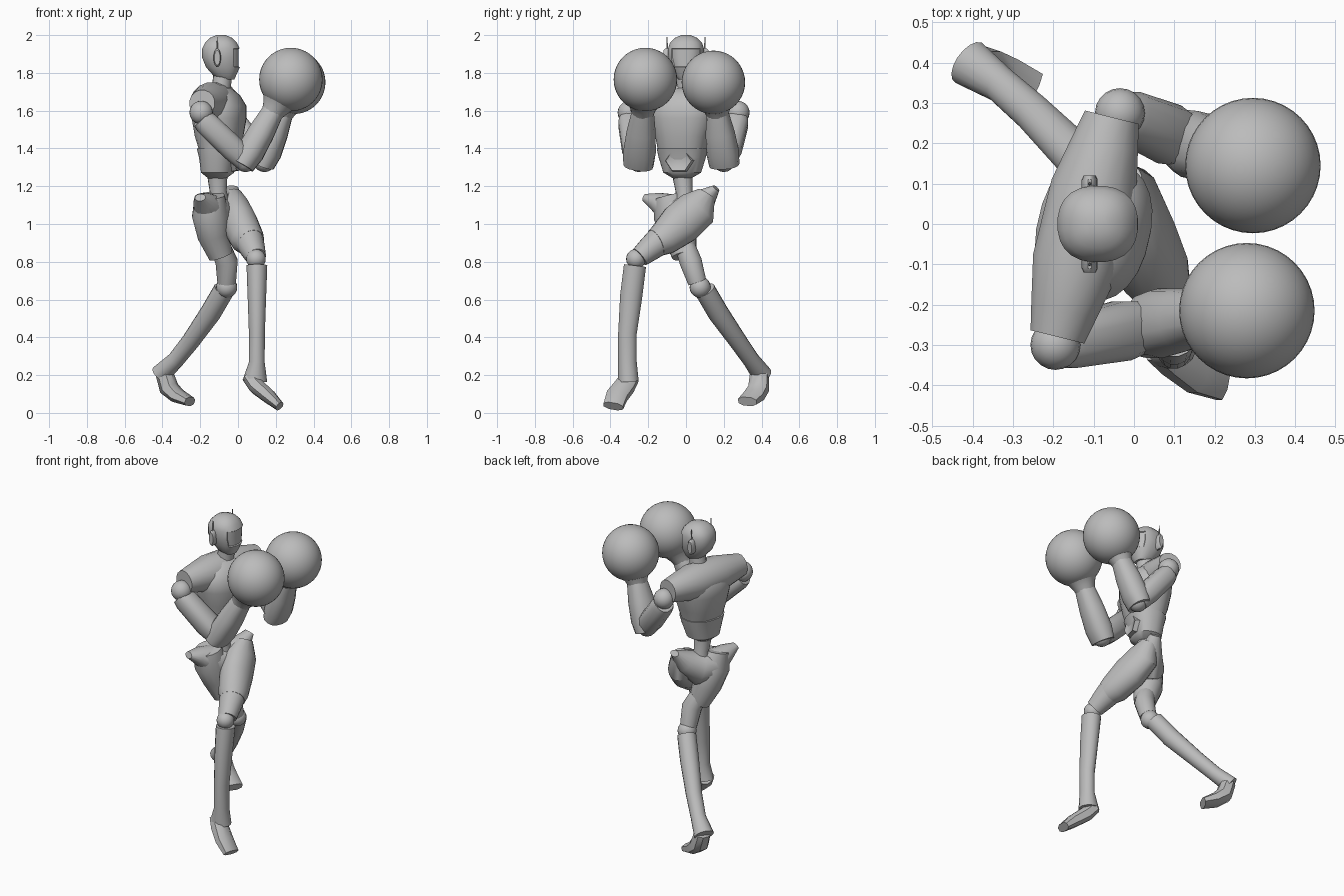
import bpy, bmesh, math
from mathutils import Vector, Matrix

cube = bpy.data.objects.get("Cube")
if cube:
    bpy.data.objects.remove(cube)

grey = bpy.data.materials.new("mid_grey")
grey.use_nodes = True
COLOUR = (0.5, 0.5, 0.5, 1)
grey.diffuse_color = COLOUR
grey.node_tree.nodes["Principled BSDF"].inputs["Base Color"].default_value = COLOUR

ACROSS = Vector((.23, .97, 0))          # chest axis, from right shoulder to left
FACING = Vector((.97, -.23, 0))
X, Y, UP = Vector((1, 0, 0)), Vector((0, 1, 0)), Vector((0, 0, 1))


def finish(name, bm):
    """Turn a bmesh into a smooth-shaded object with sharp edges kept."""
    bmesh.ops.recalc_face_normals(bm, faces=bm.faces)
    mesh = bpy.data.meshes.new(name)
    bm.to_mesh(mesh)
    bm.free()
    mesh.materials.append(grey)
    mesh.shade_smooth()
    mesh.set_sharp_from_angle(angle=math.radians(40))
    obj = bpy.data.objects.new(name, mesh)
    bpy.context.collection.objects.link(obj)


def loft_bm(sections, hint, sides=16, power=1.0, axis=None):
    """Join rings in a closed tube. A section is (point, size along hint[, size across])."""
    bm = bmesh.new()
    points = [Vector(section[0]) for section in sections]
    rings = []
    for i, (point, section) in enumerate(zip(points, sections)):
        following, previous = points[min(i + 1, len(points) - 1)], points[max(i - 1, 0)]
        tangent = axis or (following - previous).normalized()
        along = (hint - tangent * hint.dot(tangent)).normalized()
        across = tangent.cross(along)
        ring = []
        for k in range(sides):
            angle = math.tau * (k + .5) / sides
            c, s = (math.copysign(abs(n) ** power, n)
                    for n in (math.cos(angle), math.sin(angle)))
            ring.append(bm.verts.new(point + along * c * section[1] + across * s * section[-1]))
        rings.append(ring)
    for lower, upper in zip(rings, rings[1:]):
        for k in range(sides):
            n = (k + 1) % sides
            bm.faces.new((lower[k], lower[n], upper[n], upper[k]))
    bm.faces.new(rings[0])
    bm.faces.new(rings[-1])
    bmesh.ops.recalc_face_normals(bm, faces=bm.faces)
    return bm


def loft(name, hint, *sections, **options):
    finish(name, loft_bm(sections, hint, **options))


def limb(name, hint, start, end, *sections, **options):
    """Loft along a straight bone; a section is (fraction of the bone, sizes...)."""
    start, end = Vector(start), Vector(end)
    loft(name, hint, *[(start.lerp(end, t), *sizes) for t, *sizes in sections], **options)


def ball(name, centre, radius, segments=20):
    bm = bmesh.new()
    bmesh.ops.create_uvsphere(bm, u_segments=segments, v_segments=segments // 2,
                              radius=radius, matrix=Matrix.Translation(centre))
    finish(name, bm)


# Head with a shallow recessed visor
head = loft_bm([((-.06, 0, 1.765), .04), ((-.07, 0, 1.785), .06), ((-.08, 0, 1.83), .09, .08),
                ((-.09, 0, 1.88), .1, .095), ((-.09, 0, 1.93), .1, .095),
                ((-.09, 0, 1.96), .085), ((-.09, 0, 1.985), .06), ((-.09, 0, 2), .025)],
               X, sides=24, power=.85, axis=UP)
visor = [face for face in head.faces if face.calc_center_median().x > -.03
         and 1.84 < face.calc_center_median().z < 1.92]
bmesh.ops.inset_region(head, faces=visor, thickness=.004, depth=-.006)
finish("head", head)

# Ear pieces and aerials
for side, label in ((1, "left"), (-1, "right")):
    ear = Vector((-.11, side * .1, 1.88))
    loft(label + "_ear_piece", UP, (ear - Y * side * .02, .05, .02),
         (ear + Y * side * .01, .05, .02), (ear + Y * side * .02, .04, .015), sides=14)
    limb(label + "_aerial", X, ear + UP * .04, ear + UP * .11, (0, .005), (1, .002), sides=6)

limb("neck", FACING, (-.1, 0, 1.64), (-.08, 0, 1.79), (0, .06), (.4, .05), (1, .05))

# Torso: sections are (height fraction, depth, width)
limb("chest", FACING, (-.1, -.02, 1.4), (-.1, -.01, 1.72), (0, .105, .13), (.2, .125, .145),
     (.5, .14, .175), (.7, .14, .18), (.88, .105, .15), (1, .06, .08),
     sides=24, power=.85, axis=UP)
limb("belly", FACING, (-.11, -.02, 1.24), (-.1, -.02, 1.4), (0, .045), (.2, .085, .1),
     (.7, .1, .125), (1, .115, .135), sides=24, power=.85, axis=UP)
limb("shoulder_yoke", UP, (-.19, -.28, 1.64), (-.055, .265, 1.64), (0, .07), (.12, .085),
     (.33, .11), (.67, .11), (.88, .085), (1, .07))
limb("waist", FACING, (-.1, 0, 1.08), (-.11, -.02, 1.27), (0, .06), (.5, .045), (1, .055))

# Hexagonal belly ring
navel = Vector((0, -.04, 1.335))
ring = loft_bm([(navel - FACING * .05, .07, .085), (navel, .06, .07)], UP, sides=6)
rim = max(ring.faces, key=lambda face: face.calc_center_median().x)
bmesh.ops.inset_region(ring, faces=[rim], thickness=.012, depth=-.008)
finish("belly_ring", ring)

# Pelvis, with flared hip tips
loft("pelvis", UP, ((-.2, -.22, 1.14), .02, .03), ((-.18, -.16, 1.12), .05, .06),
     ((-.14, -.06, 1.06), .1), ((-.1, .02, 1.06), .1, .09),
     ((-.05, .09, 1.12), .07), ((-.03, .16, 1.19), .02, .035))

# Upper legs
loft("left_hip", X, ((-.03, .11, 1.16), .05), ((-.02, .06, 1.08), .085, .11),
     ((.01, -.03, 1), .095, .115), ((.05, -.12, .92), .09), ((.07, -.16, .9), .075))
limb("left_thigh", X, (.055, -.13, .92), (.095, -.245, .825), (0, .08), (.6, .066), (1, .055))
loft("right_hip", X, ((-.15, -.09, 1.15), .08), ((-.145, -.065, 1.05), .1, .11),
     ((-.13, -.03, .94), .085, .09), ((-.09, -.01, .83), .065))
loft("right_thigh", X, ((-.09, 0, .87), .055), ((-.06, .025, .8), .06), ((-.06, .06, .69), .05))

# Knees and lower legs
ball("left_knee", (.095, -.265, .815), .052)
ball("right_knee", (-.06, .075, .665), .056)
loft("left_shin", X, ((.1, -.27, .78), .056, .06), ((.1, -.29, .62), .05, .06),
     ((.1, -.31, .42), .043, .05), ((.1, -.31, .27), .042, .05), ((.09, -.305, .17), .066, .055))
loft("right_shin", X + Y, ((-.075, .1, .65), .056), ((-.145, .17, .53), .056),
     ((-.25, .275, .38), .048), ((-.33, .345, .28), .045), ((-.41, .4, .205), .06, .05))

# Feet
loft("left_foot", Y, ((.06, -.295, .19), .05, .04), ((.1, -.325, .14), .056, .045),
     ((.16, -.365, .09), .06, .04), ((.22, -.385, .035), .056, .026), sides=8, power=.8)
loft("right_foot", X + Y * 3, ((-.39, .39, .21), .05, .045), ((-.365, .385, .13), .055, .05),
     ((-.32, .36, .09), .06, .04), ((-.255, .325, .06), .058, .026), sides=8, power=.8)


# Arms with boxing gloves
def arm(label, shoulder, elbow, glove):
    shoulder, elbow, glove = Vector(shoulder), Vector(elbow), Vector(glove)
    ball(label + "_shoulder", shoulder, .062)
    limb(label + "_upper_arm", Y, shoulder - UP * .03, elbow,
         (0, .056), (.12, .066), (.7, .076, .068), (1, .06), sides=12, power=.8)
    ball(label + "_elbow", elbow, .06)
    limb(label + "_forearm", ACROSS, elbow, glove,
         (-.06, .08, .06), (.1, .086, .074), (.35, .077, .07), (.62, .057), sides=14, power=.85)
    limb(label + "_glove_cuff", ACROSS, elbow, glove,
         (.58, .058), (.64, .068), (.72, .088), (.82, .13), sides=28)
    ball(label + "_glove", glove, .168, segments=40)


arm("right", (-.195, -.3, 1.59), (.04, -.25, 1.335), (.28, -.215, 1.765))
arm("left", (-.035, .275, 1.59), (.14, .2, 1.335), (.295, .145, 1.75))
